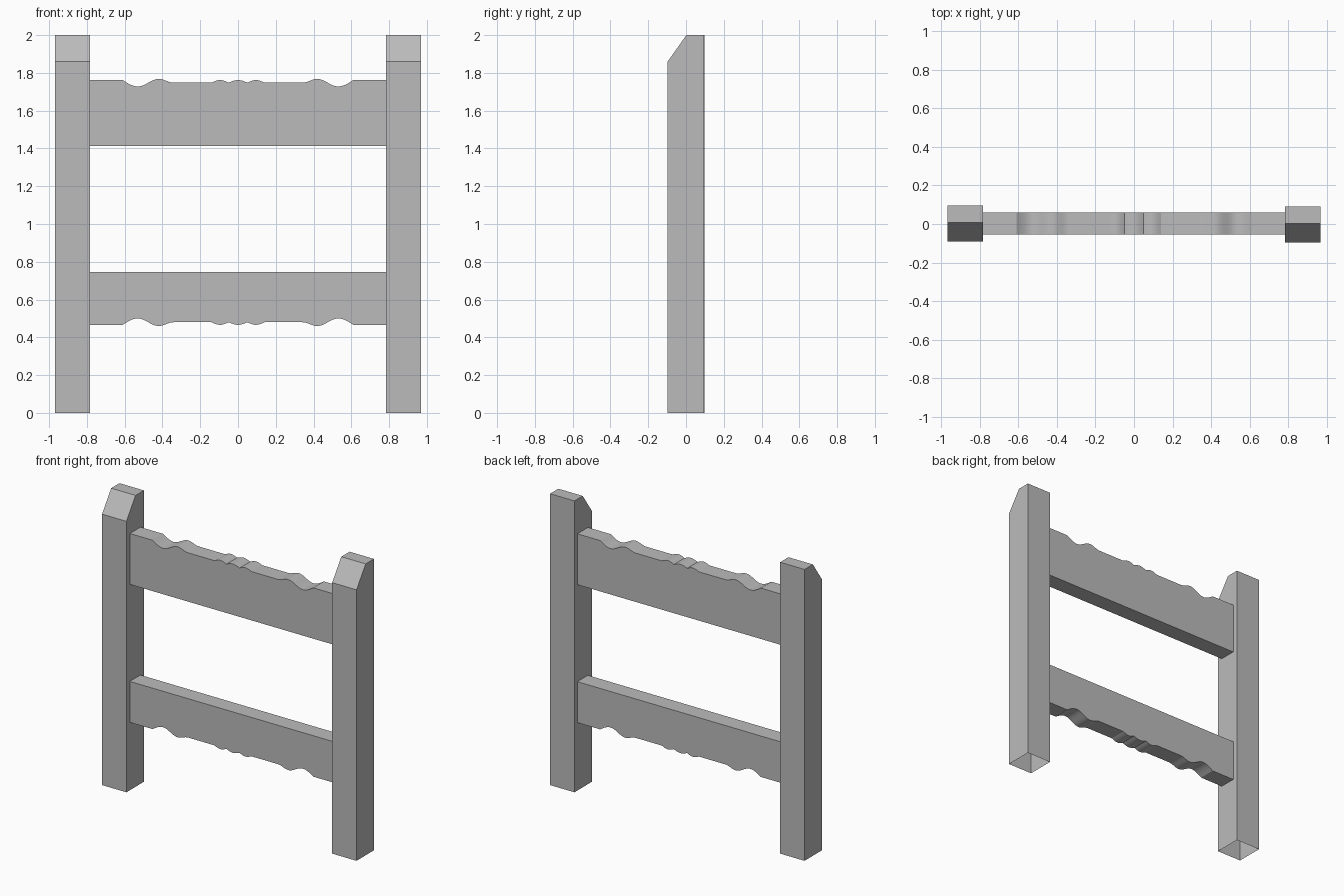
import bpy, bmesh
from math import sin, cos, pi, radians

cube = bpy.data.objects.get("Cube")
if cube:
    bpy.data.objects.remove(cube, do_unlink=True)

grey = bpy.data.materials.new("plain_grey")
grey.use_nodes = True
colour = (0.5, 0.5, 0.5, 1)
grey.diffuse_color = colour
grey.node_tree.nodes["Principled BSDF"].inputs["Base Color"].default_value = colour


def extrude_profile(name, points, offset, open_bottom=False):
    """Extrude a closed outline along an offset, capping both ends."""
    bm = bmesh.new()
    face = bm.faces.new([bm.verts.new(p) for p in points])
    new = bmesh.ops.extrude_face_region(bm, geom=[face])["geom"]
    moved = [v for v in new if isinstance(v, bmesh.types.BMVert)]
    bmesh.ops.translate(bm, verts=moved, vec=offset)
    bmesh.ops.recalc_face_normals(bm, faces=bm.faces)
    if open_bottom:
        low = [f for f in bm.faces if f.normal.z < -0.9]
        bmesh.ops.delete(bm, geom=low, context='FACES_ONLY')
    mesh = bpy.data.meshes.new(name)
    bm.to_mesh(mesh)
    bm.free()
    mesh.materials.append(grey)
    obj = bpy.data.objects.new(name, mesh)
    bpy.context.collection.objects.link(obj)
    return obj


# Posts: hollow at the foot, sloped at the front of the top
def post(name, x, shift):
    outline = [(-0.095, 0), (0.094, 0), (0.094, 2), (0.004, 2), (-0.095, 1.86)]
    extrude_profile(name, [(x, y + shift, z) for y, z in outline],
                    (0.185, 0, 0), open_bottom=True)


post("right_post", -0.968, 0.003)
post("left_post", 0.783, -0.002)


# Carved edge: (x, depth below the straight edge), mirrored about the centre
def carved_edge(steps=8):
    dip, peak, flat = 0.034, -0.006, 0.014
    t = [i / steps for i in range(1, steps + 1)]
    pts = [(-0.783, 0), (-0.61, 0)]
    pts += [(-0.61 + 0.08 * k, dip * sin(k * pi / 2)) for k in t]
    for x0, x1, d0, d1 in ((-0.53, -0.42, dip, peak), (-0.42, -0.34, peak, flat)):
        pts += [(x0 + (x1 - x0) * k, d0 + (d1 - d0) * (1 - cos(k * pi)) / 2)
                for k in t]
    pts.append((-0.14, flat))
    pts += [(-0.14 + 0.09 * k, flat * (1 - sin(k * pi))) for k in t]
    pts += [(-0.05 + 0.05 * k, flat * (1 - sin(k * pi / 2))) for k in t]
    return pts + [(-x, d) for x, d in reversed(pts[:-1])]


# Rails between the posts, one carved on top, one carved underneath
def rail(name, carved_z, straight_z):
    way = 1 if straight_z > carved_z else -1
    outline = [(x, -0.055, carved_z + way * d) for x, d in carved_edge()]
    outline += [(0.783, -0.055, straight_z), (-0.783, -0.055, straight_z)]
    obj = extrude_profile(name, outline, (0, 0.115, 0))
    bpy.ops.object.select_all(action='DESELECT')
    obj.select_set(True)
    bpy.context.view_layer.objects.active = obj
    bpy.ops.object.shade_smooth_by_angle(angle=radians(20))


rail("upper_rail", 1.762, 1.413)
rail("lower_rail", 0.466, 0.747)
